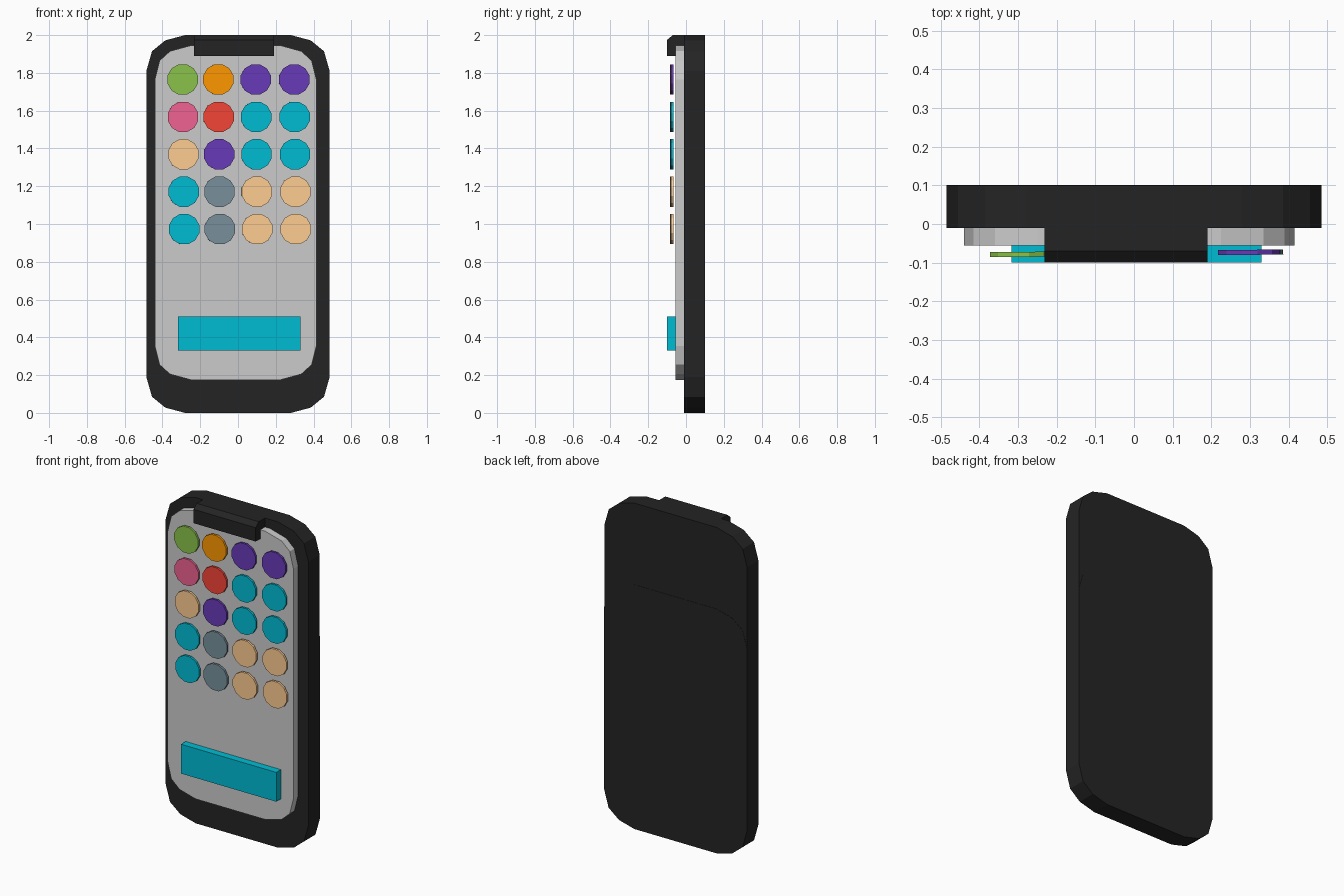
import bpy, math
from mathutils import Matrix

if "Cube" in bpy.data.objects:
    bpy.data.objects.remove(bpy.data.objects["Cube"])


def material(name, hexcode):
    # hex sRGB to linear viewport colour
    def lin(c):
        c /= 255
        return c / 12.92 if c <= 0.04045 else ((c + 0.055) / 1.055) ** 2.4
    rgb = [lin(int(hexcode[i:i + 2], 16)) for i in (0, 2, 4)]
    m = bpy.data.materials.new(name)
    m.diffuse_color = (*rgb, 1)
    m.use_nodes = True
    m.node_tree.nodes["Principled BSDF"].inputs["Base Color"].default_value = m.diffuse_color
    return m


MATS = {n: material(n, h) for n, h in dict(
    black="242424", teal="00BCD4", green="8BC34A", orange="FF9800", purple="673AB7",
    pink="F06292", red="F44336", tan="FFCC90", slate="78909C").items()}


def add_mesh(name, verts, faces, mat=None):
    me = bpy.data.meshes.new(name)
    me.from_pydata(verts, [], faces)
    ob = bpy.data.objects.new(name, me)
    bpy.context.collection.objects.link(ob)
    if mat:
        me.materials.append(MATS[mat])
    return ob


def prism(name, outline, y0, y1, mat=None):
    # counter-clockwise (x, z) outline seen from the front, extruded along y
    n = len(outline)
    verts = [(x, y, z) for y in (y0, y1) for x, z in outline]
    faces = [tuple(range(n)), tuple(reversed(range(n, 2 * n)))]
    faces += [(i, i + n, (i + 1) % n + n, (i + 1) % n) for i in range(n)]
    return add_mesh(name, verts, faces, mat)


def rounded(x0, x1, z0, z1, corner):
    # corner: (inset x, inset z) points from the bottom edge to the side edge
    br = [(x1 - a, z0 + b) for a, b in corner]
    tr = [(x1 - a, z1 - b) for a, b in reversed(corner)]
    tl = [(x0 + a, z1 - b) for a, b in corner]
    bl = [(x0 + a, z0 + b) for a, b in reversed(corner)]
    return br + tr + tl + bl


CORNER = [(0.205, 0), (0.10, 0.028), (0.03, 0.085), (0, 0.19)]
SCREEN_CORNER = [(0.19, 0), (0.08, 0.03), (0.025, 0.08), (0, 0.18)]

# Case and slightly raised lower back cover
prism("case", rounded(-0.485, 0.485, 0, 2, CORNER), -0.01, 0.1, "black")
prism("back_cover", rounded(-0.485, 0.485, 0, 1.5, CORNER), 0.09, 0.1015, "black")

# Screen
prism("screen", rounded(-0.44, 0.415, 0.175, 1.945, SCREEN_CORNER), -0.055, 0.0)

# Top notch with chamfered front edge: (y, z) profile swept along x
profile = [(-0.1, 1.89), (0.0, 1.89), (0.0, 2.0), (-0.07, 2.0), (-0.1, 1.975)]
n = len(profile)
verts = [(x, y, z) for x in (-0.232, 0.19) for y, z in profile]
faces = [tuple(reversed(range(n))), tuple(range(n, 2 * n))]
faces += [(i, (i + 1) % n, (i + 1) % n + n, i + n) for i in range(n)]
add_mesh("top_notch", verts, faces, "black")

# Search bar
prism("bottom_bar", [(-0.317, 0.33), (0.33, 0.33), (0.33, 0.51), (-0.317, 0.51)],
      -0.1, -0.05, "teal")

# Grid of floating round icons, tilted very slightly
ROWS = ["green orange purple purple", "pink red teal teal", "tan purple teal teal",
        "teal slate tan tan", "teal slate tan tan"]
COLS = [-0.293, -0.104, 0.094, 0.298]
R, SIDES = 0.083, 12
disc = [(R * math.cos(t), R * math.sin(t))
        for t in (2 * math.pi * (i + 0.5) / SIDES for i in range(SIDES))]
for r, row in enumerate(ROWS):
    for c, colour in enumerate(row.split()):
        x = COLS[c] + 0.002 * r
        ob = prism(f"icon_{r + 1}_{c + 1}", disc, -0.0065, 0.0065, colour)
        ob.matrix_world = (Matrix.Translation((x, -0.076 + 0.009 * x, 1.765 - 0.198 * r))
                           @ Matrix.Rotation(0.009, 4, 'Z'))
